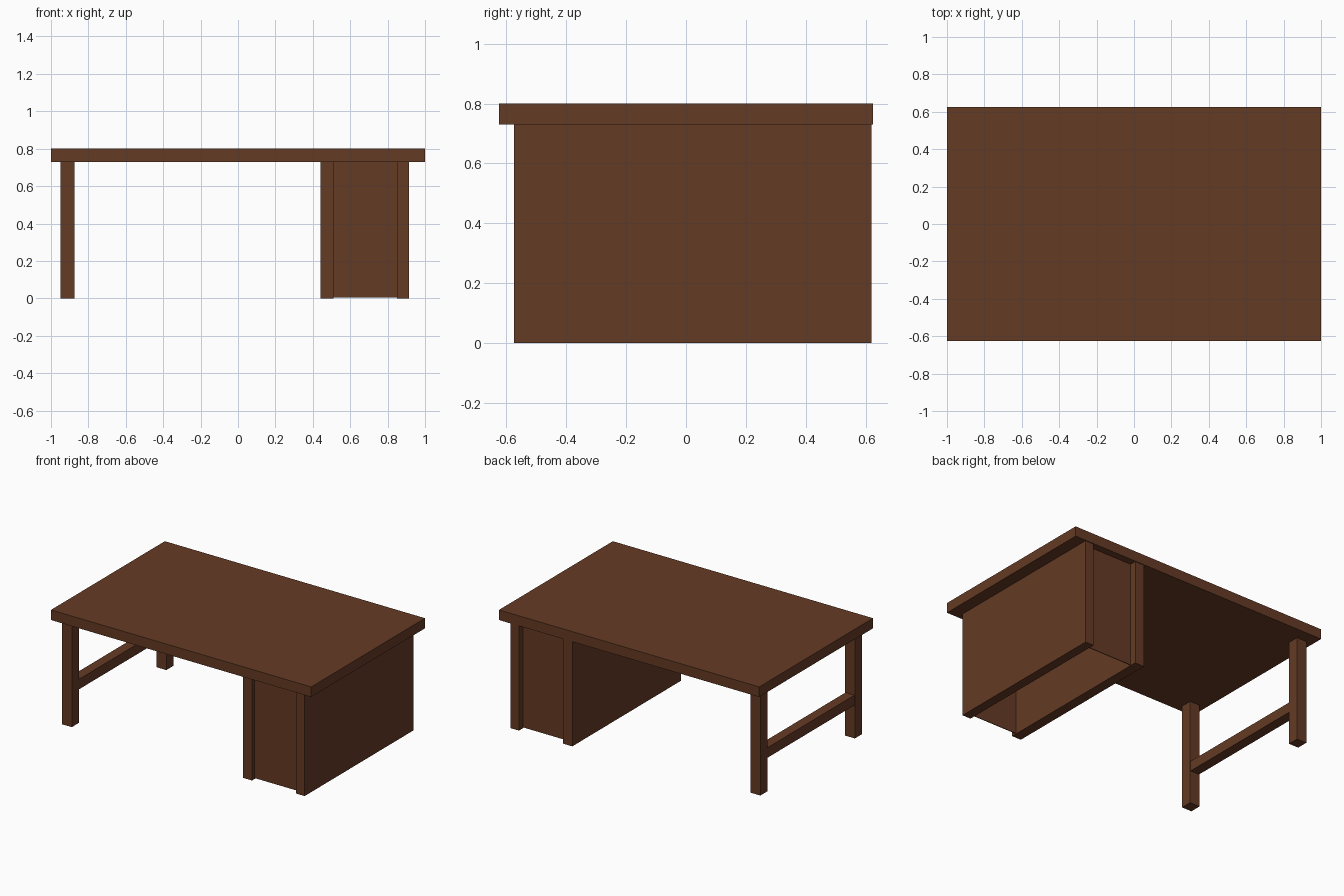
import bpy

if "Cube" in bpy.data.objects:
    bpy.data.objects.remove(bpy.data.objects["Cube"])

# single brown wood colour
wood = bpy.data.materials.new("brown_wood")
wood.diffuse_color = (0.13, 0.043, 0.018, 1)
wood.use_nodes = True
wood.node_tree.nodes["Principled BSDF"].inputs["Base Color"].default_value = wood.diffuse_color


def box(name, x, y, z):
    """Axis-aligned box from (min, max) ranges."""
    bpy.ops.mesh.primitive_cube_add(size=1)
    ob = bpy.context.object
    ob.name = ob.data.name = name
    for v in ob.data.vertices:
        v.co = [(r[0] + r[1]) / 2 + c * (r[1] - r[0]) for r, c in zip((x, y, z), v.co)]
    ob.data.materials.append(wood)
    return ob


UNDER = 0.73  # underside of the top

# desk top
box("desk_top", (-1, 1), (-0.625, 0.625), (UNDER, 0.80))

# pedestal: two thick side panels with thin recessed end panels, open below
for name, x in (("inner", (0.44, 0.51)), ("outer", (0.85, 0.915))):
    box("pedestal_%s_side" % name, x, (-0.575, 0.62), (0, UNDER))
for name, y in (("front", (-0.545, -0.54)), ("back", (0.57, 0.575))):
    box("pedestal_%s_panel" % name, (0.51, 0.85), y, (0.005, UNDER))

# legs on the left end and the rail between them
for name, y in (("front", (-0.575, -0.497)), ("back", (0.463, 0.541))):
    box("%s_leg" % name, (-0.95, -0.875), y, (0, UNDER))
box("leg_rail", (-0.947, -0.878), (-0.497, 0.463), (0.23, 0.30))
